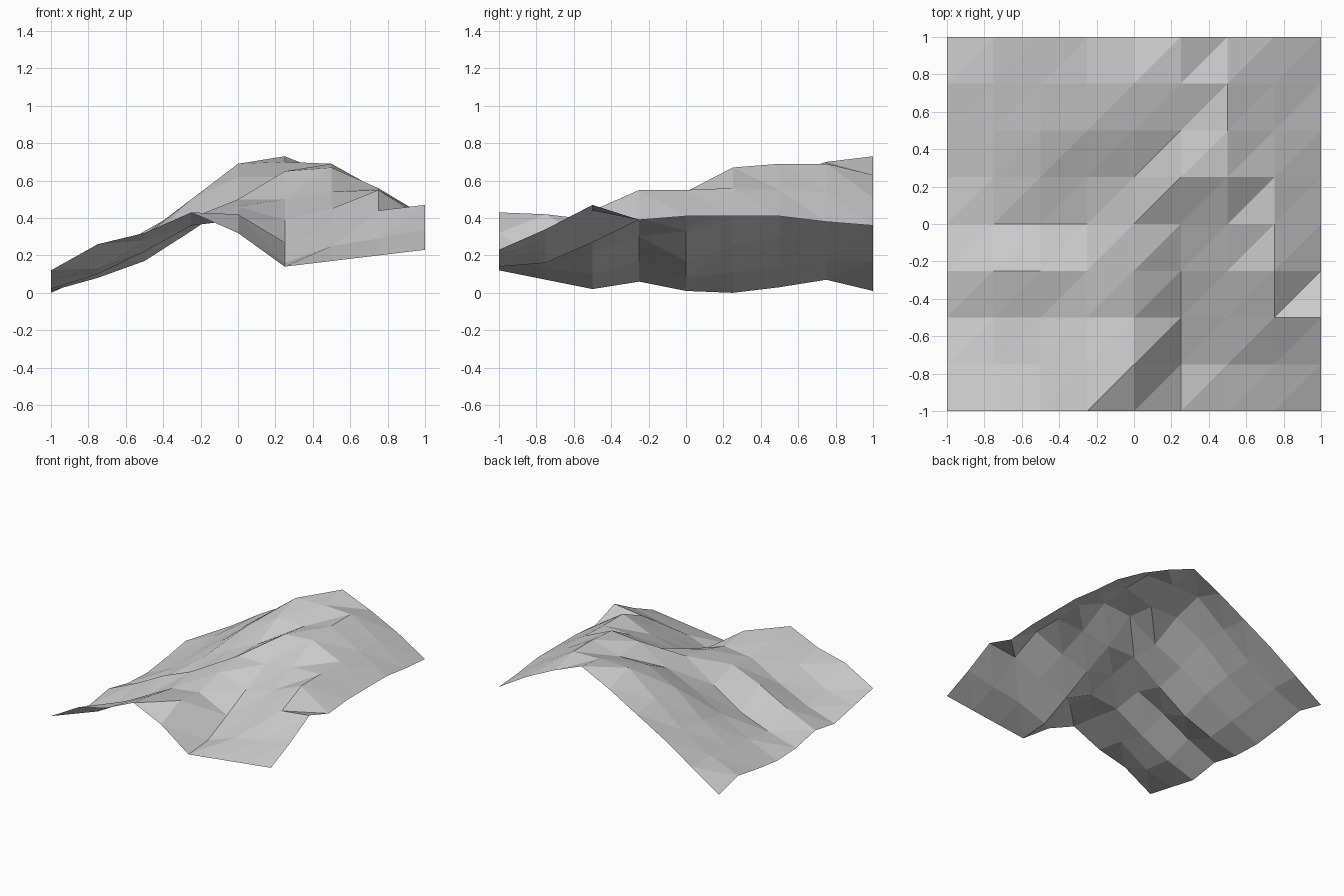
import bpy
import bmesh

# Remove the default cube only
default_cube = bpy.data.objects.get("Cube")
if default_cube:
    bpy.data.objects.remove(default_cube, do_unlink=True)


def make_material(name, color):
    material = bpy.data.materials.new(name)
    material.use_nodes = True
    material.diffuse_color = color
    shader = material.node_tree.nodes["Principled BSDF"]
    shader.inputs["Base Color"].default_value = color
    return material


# Hill relief in hundredths: one profile per step from front to back,
# each profile running from the low side (-x) across the ridge to +x
RELIEF = [
    [12, 26, 32, 43, 32, 14, 17, 20, 23],
    [7, 13, 28, 40, 42, 16, 25, 29, 34],
    [2, 10, 22, 36, 39, 27, 35, 44, 47],
    [6, 17, 30, 40, 46, 39, 45, 55, 39],
    [1, 8, 17, 33, 50, 50, 54, 55, 41],
    [0, 11, 25, 39, 50, 65, 67, 56, 41],
    [3, 14, 30, 50, 62, 62, 69, 55, 41],
    [7, 17, 31, 50, 69, 70, 69, 54, 38],
    [1, 17, 33, 47, 61, 73, 63, 51, 36],
]


def build_terrain(name, relief, size, material):
    """Open sheet of flat triangles, every cell split along the same diagonal."""
    steps = len(relief) - 1
    spacing = size / steps
    mesh = bpy.data.meshes.new(name)
    bm = bmesh.new()

    # Grid points raised to the relief
    rows = []
    for j, profile in enumerate(relief):
        rows.append([
            bm.verts.new((i * spacing - size / 2, j * spacing - size / 2, height / 100))
            for i, height in enumerate(profile)
        ])

    # Two triangles for each cell
    for near, far in zip(rows, rows[1:]):
        for i in range(steps):
            bm.faces.new((near[i], near[i + 1], far[i + 1]))
            bm.faces.new((near[i], far[i + 1], far[i]))

    for face in bm.faces:
        face.smooth = False
    bm.to_mesh(mesh)
    bm.free()

    mesh.materials.append(material)
    terrain = bpy.data.objects.new(name, mesh)
    bpy.context.collection.objects.link(terrain)
    return terrain


# Low-poly hillside
stone_grey = make_material("stone grey", (0.6, 0.6, 0.6, 1))
build_terrain("hill_terrain", RELIEF, 2, stone_grey)
